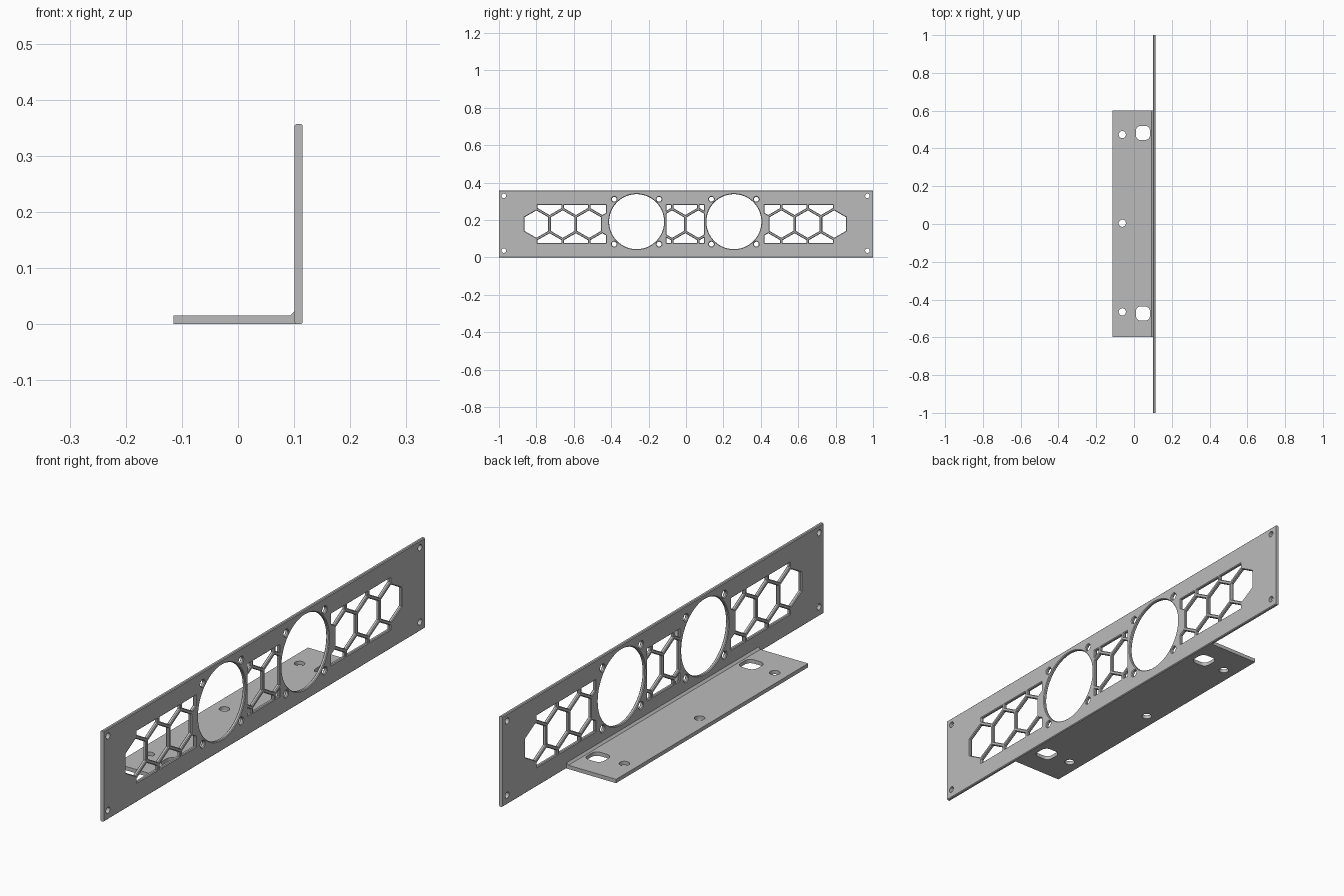
import bpy
import bmesh
from math import cos, sin, pi, sqrt
from mathutils import Vector

if "Cube" in bpy.data.objects:
    bpy.data.objects.remove(bpy.data.objects["Cube"], do_unlink=True)

grey = bpy.data.materials.new("plain grey")
grey.use_nodes = True
grey.diffuse_color = (0.5, 0.5, 0.5, 1)
grey.node_tree.nodes["Principled BSDF"].inputs["Base Color"].default_value = (0.5, 0.5, 0.5, 1)

MID_Y = -0.004          # centre line of the cut pattern
PANEL_X, HALF = 0.108, 0.007
FLARE, EXTRA = 0.003, 0.001


def make_object(name, bm):
    bmesh.ops.recalc_face_normals(bm, faces=bm.faces)
    mesh = bpy.data.meshes.new(name)
    bm.to_mesh(mesh)
    bm.free()
    mesh.materials.append(grey)
    obj = bpy.data.objects.new(name, mesh)
    bpy.context.collection.objects.link(obj)
    return obj


def loft(bm, rings):
    """Closed solid through rings of equal vertex count."""
    rows = [[bm.verts.new(p) for p in ring] for ring in rings]
    n = len(rows[0])
    for a, b in zip(rows, rows[1:]):
        for i in range(n):
            j = (i + 1) % n
            bm.faces.new((a[i], a[j], b[j], b[i]))
    bm.faces.new(rows[0][::-1])
    bm.faces.new(rows[-1])


def circle(u, v, r, n=48):
    return [Vector((u + r * cos(2 * pi * i / n), v + r * sin(2 * pi * i / n))) for i in range(n)]


def rounded_square(u, v, half, r, n=6):
    pts = []
    for k, (su, sv) in enumerate(((1, 1), (-1, 1), (-1, -1), (1, -1))):
        for i in range(n + 1):
            a = (k + i / n) * pi / 2
            pts.append(Vector((u + su * (half - r) + r * cos(a), v + sv * (half - r) + r * sin(a))))
    return pts


def clip(poly, axis, limit, sign):
    """Keep the part of a convex polygon on one side of an axis line."""
    out = []
    for p, q in zip(poly, poly[1:] + poly[:1]):
        dp, dq = sign * (limit - p[axis]), sign * (limit - q[axis])
        if dp >= 0:
            out.append(p)
        if dp * dq < 0:
            out.append(p.lerp(q, dp / (dp - dq)))
    return out


def grow(poly, d):
    """Mitred outward offset of a counter-clockwise convex polygon."""
    out = []
    for i, p in enumerate(poly):
        e1 = (p - poly[i - 1]).normalized()
        e2 = (poly[(i + 1) % len(poly)] - p).normalized()
        n1, n2 = Vector((e1.y, -e1.x)), Vector((e2.y, -e2.x))
        out.append(p + (n1 + n2) * d / (1 + n1.dot(n2)))
    return out


def panel_hole(bm, poly, flare=-EXTRA):
    """Hole through the panel, chamfered on both faces when flare is positive."""
    wide = grow(poly, flare + EXTRA)
    steps = ((-HALF - EXTRA, wide), (-HALF + flare, poly), (HALF - flare, poly), (HALF + EXTRA, wide))
    if flare < 0:
        steps = (steps[0], steps[-1])
    loft(bm, [[(PANEL_X + x, p.x, p.y) for p in ring] for x, ring in steps])


def cut(target, bm):
    cutter = make_object("hole_cutter", bm)
    cutter.hide_render = True
    mod = target.modifiers.new("holes", 'BOOLEAN')
    mod.operation = 'DIFFERENCE'
    mod.solver = 'EXACT'
    mod.object = cutter
    bpy.ops.object.select_all(action='DESELECT')
    bpy.context.view_layer.objects.active = target
    target.select_set(True)
    bpy.ops.object.modifier_apply(modifier=mod.name)
    bpy.data.objects.remove(cutter, do_unlink=True)
    bpy.ops.object.shade_smooth_by_angle(angle=0.4)


# Upright panel with softened long edges
profile = [Vector((sx * HALF, sz * 0.1785)) for sx, sz in ((-1, -1), (1, -1), (1, 1), (-1, 1))]
bm = bmesh.new()
b = 0.003
section = []
for i, p in enumerate(profile):
    for q in (profile[i - 1], profile[(i + 1) % 4]):
        section.append(p + (q - p).normalized() * b)
loft(bm, [[(PANEL_X + p.x, y, 0.1785 + p.y) for p in section] for y in (-1, 1)])
panel = make_object("upright_panel", bm)

# Fan openings, fan screw holes and corner screw holes
holes = bmesh.new()
for side in (-1, 1):
    fan_y, fan_z = MID_Y + side * 0.26, 0.191
    panel_hole(holes, circle(fan_y, fan_z, 0.147, 96), FLARE)
    for dy in (-0.12, 0.12):
        for dz in (-0.12, 0.12):
            panel_hole(holes, circle(fan_y + dy, fan_z + dz, 0.013, 24), FLARE)
    for z in (0.036, 0.329):
        panel_hole(holes, circle(MID_Y / 2 + side * 0.972, z, 0.012, 24))

# Honeycomb vents clipped to rectangular windows
PITCH, WIDTH, MID_Z = 0.141, 0.127, 0.178
BOTTOM, TOP = 0.077, 0.279


def hexagon(y, z):
    r = WIDTH / sqrt(3)
    return [Vector((y + r * cos(pi / 6 + k * pi / 3), z + r * sin(pi / 6 + k * pi / 3))) for k in range(6)]


def vent(low, high, middle, outer):
    rise = PITCH * sqrt(3) / 2
    cells = [(y, MID_Z) for y in middle]
    cells += [(y, MID_Z + s * rise) for y in outer for s in (-1, 1)]
    for y, z in cells:
        poly = hexagon(MID_Y + y, z)
        for axis, limit, sign in ((0, MID_Y + low, -1), (0, MID_Y + high, 1), (1, BOTTOM, -1), (1, TOP, 1)):
            poly = clip(poly, axis, limit, sign)
        panel_hole(holes, poly, FLARE)


vent(-0.099, 0.099, (-PITCH / 2, PITCH / 2), (-PITCH, 0, PITCH))
for side in (-1, 1):
    row = [side * (0.796 - k * PITCH) for k in range(3)]
    low, high = sorted((side * 0.423, side * 0.87))
    vent(low, high, row, [y - side * PITCH / 2 for y in row])
cut(panel, holes)

# Mounting shelf with a small fillet against the panel
bm = bmesh.new()
shelf_section = ((-0.115, 0), (0.104, 0), (0.104, 0.023), (0.101, 0.023), (0.093, 0.015), (-0.115, 0.015))
loft(bm, [[(x, y, z) for x, z in shelf_section] for y in (-0.597, 0.6)])
shelf = make_object("mounting_shelf", bm)

# Shelf screw holes and cable openings
holes = bmesh.new()
outlines = [circle(-0.062, 0.004 + y, 0.019, 32) for y in (-0.469, 0, 0.469)]
outlines += [rounded_square(0.047, 0.004 + y, 0.037, 0.024) for y in (-0.478, 0.478)]
for outline in outlines:
    loft(holes, [[(p.x, p.y, z) for p in outline] for z in (-0.01, 0.03)])
cut(shelf, holes)
